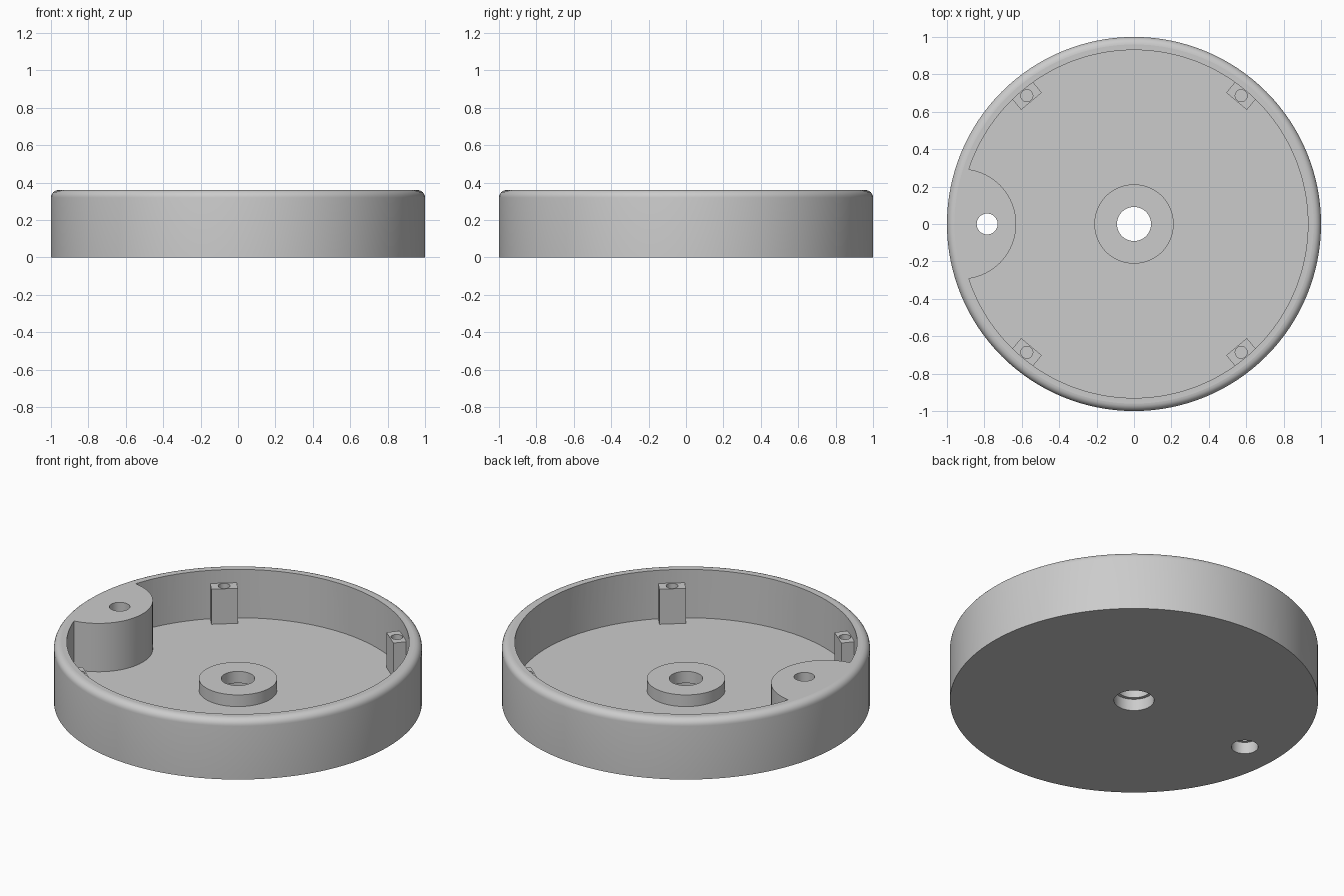
import bpy, bmesh, math
from mathutils import Matrix, Vector

SEGMENTS = 128
HEIGHT, FLOOR, FILLET = 0.36, 0.07, 0.04

if "Cube" in bpy.data.objects:
    bpy.data.objects.remove(bpy.data.objects["Cube"], do_unlink=True)

grey = bpy.data.materials.new("plain grey")
grey.use_nodes = True
grey.diffuse_color = (0.6, 0.6, 0.6, 1)
grey.node_tree.nodes["Principled BSDF"].inputs["Base Color"].default_value = (0.6, 0.6, 0.6, 1)


def make_object(name, bm):
    bmesh.ops.recalc_face_normals(bm, faces=bm.faces)
    mesh = bpy.data.meshes.new(name)
    bm.to_mesh(mesh)
    bm.free()
    mesh.materials.append(grey)
    obj = bpy.data.objects.new(name, mesh)
    bpy.context.collection.objects.link(obj)
    return obj


def lathe(name, profile, closed=False):
    """Spin a profile of (radius, z) points around the z axis."""
    bm = bmesh.new()
    verts = [bm.verts.new((r, 0, z)) for r, z in profile]
    edges = [bm.edges.new(pair) for pair in zip(verts, verts[1:])]
    if closed:
        edges.append(bm.edges.new((verts[-1], verts[0])))
    bmesh.ops.spin(bm, geom=verts + edges, axis=(0, 0, 1), cent=(0, 0, 0),
                   angle=math.tau, steps=SEGMENTS, use_duplicate=False)
    bmesh.ops.remove_doubles(bm, verts=bm.verts, dist=1e-5)
    return make_object(name, bm)


def cylinder(name, x, y, radius, bottom, top, sides=SEGMENTS):
    bm = bmesh.new()
    bmesh.ops.create_cone(bm, cap_ends=True, segments=sides, radius1=radius, radius2=radius,
                          depth=top - bottom,
                          matrix=Matrix.Translation((x, y, (bottom + top) / 2)))
    return make_object(name, bm)


def cut(target, cutter):
    """Subtract the cutter from the target, then discard the cutter."""
    cutter.hide_render = True
    mod = target.modifiers.new("cut", "BOOLEAN")
    mod.operation, mod.solver, mod.object = "DIFFERENCE", "EXACT", cutter
    bpy.context.view_layer.objects.active = target
    bpy.ops.object.modifier_apply(modifier=mod.name)
    bpy.data.objects.remove(cutter, do_unlink=True)


def finish(obj):
    """Smooth the round walls, keep edges sharp and level faces flat."""
    bpy.ops.object.select_all(action="DESELECT")
    obj.select_set(True)
    bpy.context.view_layer.objects.active = obj
    bpy.ops.object.shade_smooth_by_angle(angle=math.radians(30))
    for face in obj.data.polygons:
        if abs(face.normal.z) > 0.999:
            face.use_smooth = False


# Round housing with a filleted top rim
arc = [math.radians(a) for a in range(0, 91, 15)]
rim = [(1 - FILLET + FILLET * math.cos(a), HEIGHT - FILLET + FILLET * math.sin(a)) for a in arc]
housing = lathe("housing", [(0, 0), (1, 0)] + rim + [(0, HEIGHT)])

# Hollow the inside, leaving the side boss standing flush with the rim
cavity = cylinder("cavity", 0, 0, 0.93, FLOOR, 0.5)
cut(cavity, cylinder("side_boss_shape", -0.925, 0, 0.295, -0.1, 0.6))
cut(housing, cavity)

# Centre hole, and the stepped hole through the side boss
cut(housing, cylinder("centre_hole", 0, 0, 0.109, -0.1, 0.2, 64))
cut(housing, cylinder("side_hole", -0.785, 0, 0.056, -0.1, 0.6, 48))
cut(housing, cylinder("side_counterbore", -0.785, 0, 0.073, -0.1, FLOOR, 48))
finish(housing)

# Raised ring around the centre hole
ring = [(0.091, FLOOR), (0.212, FLOOR), (0.212, 0.14), (0.091, 0.14)]
finish(lathe("centre_boss", ring, closed=True))

# Four screw posts standing against the wall
for side_name, sx in (("left", 1), ("right", -1)):
    for end_name, sy in (("front", -1), ("back", 1)):
        centre = Vector((sx * 0.573, sy * 0.686, 0))
        turn = Matrix.Rotation(math.atan2(centre.y, centre.x), 4, "Z")
        bm = bmesh.new()
        bmesh.ops.create_cube(bm, size=1, matrix=turn
                              @ Matrix.Translation((0.9, 0, 0.165))
                              @ Matrix.Diagonal((0.09, 0.144, 0.23, 1)))
        post = make_object(f"{end_name}_{side_name}_screw_post", bm)
        cut(post, cylinder("screw_hole", centre.x, centre.y, 0.032, 0.12, 0.4, 32))
        finish(post)
